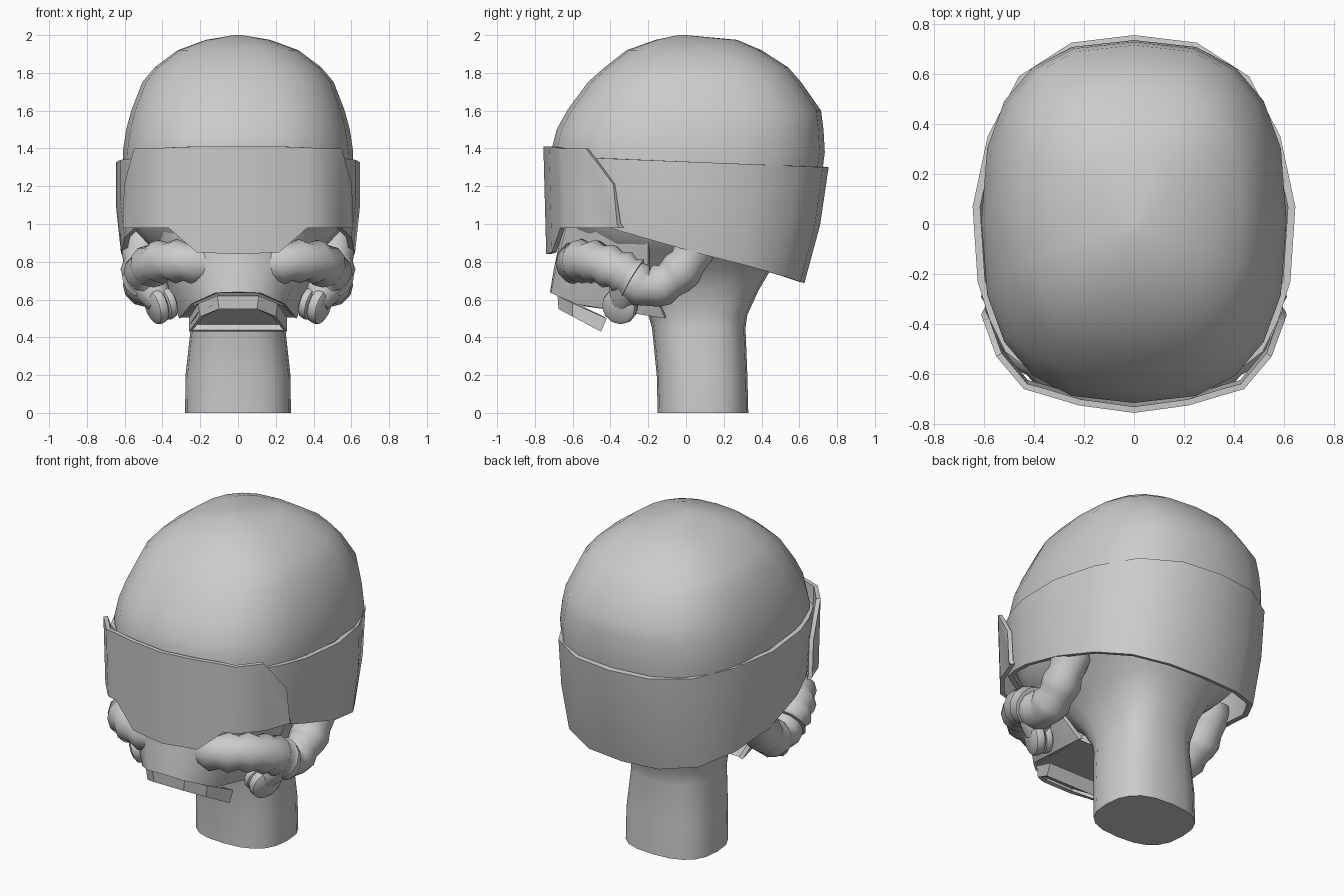
import bpy, bmesh, math
from mathutils import Vector

if "Cube" in bpy.data.objects:
    bpy.data.objects.remove(bpy.data.objects["Cube"])

grey = bpy.data.materials.new("plain_grey")
grey.diffuse_color = (0.6, 0.6, 0.6, 1)
grey.use_nodes = True
grey.node_tree.nodes["Principled BSDF"].inputs["Base Color"].default_value = grey.diffuse_color


def finish(name, bm, angle=35, thickness=0):
    bmesh.ops.recalc_face_normals(bm, faces=bm.faces[:])
    me = bpy.data.meshes.new(name)
    bm.to_mesh(me)
    bm.free()
    ob = bpy.data.objects.new(name, me)
    bpy.context.collection.objects.link(ob)
    me.materials.append(grey)
    bpy.ops.object.select_all(action='DESELECT')
    ob.select_set(True)
    bpy.context.view_layer.objects.active = ob
    if thickness:
        m = ob.modifiers.new("thickness", 'SOLIDIFY')
        m.thickness = thickness
        m.offset = -1
        bpy.ops.object.modifier_apply(modifier=m.name)
    if angle:
        bpy.ops.object.shade_smooth_by_angle(angle=math.radians(angle))
    return ob


def loft(rings, closed=True, cap_start=False, cap_end=False):
    bm = bmesh.new()
    vs = [[bm.verts.new(p) for p in r] for r in rings]
    n = len(vs[0])
    for a, b in zip(vs, vs[1:]):
        for i in range(n if closed else n - 1):
            j = (i + 1) % n
            bm.faces.new((a[i], a[j], b[j], b[i]))
    if cap_start:
        bm.faces.new(vs[0])
    if cap_end:
        bm.faces.new(vs[-1])
    return bm


def mirrored(half):
    """Half outline starting on x = 0, completed to the full outline."""
    return [(-p[0],) + tuple(p[1:]) for p in reversed(half[1:])] + list(half)


def oval(z, hx, y0, y1, power, n=20):
    cy, pts = (y0 + y1) / 2, []
    for i in range(n):
        a = 2 * math.pi * i / n
        c, s = math.cos(a), math.sin(a)
        pts.append((hx * math.copysign(abs(c) ** (2 / power), c),
                    cy + (y1 - y0) / 2 * math.copysign(abs(s) ** (2 / power), s), z))
    return pts


# Head and neck: stacked ovals (z, half width, front, back)
levels = [(0, .28, -.15, .33), (.2, .278, -.155, .325), (.45, .25, -.18, .315),
          (.52, .25, -.2, .325), (.65, .28, -.28, .385), (.76, .34, -.4, .45),
          (.86, .45, -.52, .54), (.97, .55, -.62, .64), (1.15, .60, -.69, .705),
          (1.38, .61, -.715, .735), (1.5, .592, -.685, .728), (1.6, .565, -.63, .715),
          (1.75, .507, -.52, .61), (1.83, .44, -.43, .54), (1.92, .32, -.315, .4),
          (1.975, .17, -.16, .27), (2.0, .02, -.04, .0)]
rings = [oval(*l, 2.6) for l in levels]
finish("head_and_neck", loft(rings, cap_start=True, cap_end=True), 50)

# Wrap-around helmet band, slanting down and in towards the back
outline = [(0, .755), (.25, .725), (.46, .59), (.585, .35), (.645, .07), (.625, -.23),
           (.578, -.38), (.515, -.51), (.37, -.62), (.2, -.69), (0, -.715)]
full = outline + [(-x, y) for x, y in reversed(outline[1:-1])]


def band_ring(t):
    ring = []
    for x, y in full:
        k = max(0, y)
        top = 1.33 - .04 * y
        bottom = .86 - .27 * y * (1.1 if y < 0 else .85)
        sy = 1 - (.07 * t + .10 * t * t) * (k / .755)
        sx = 1 + (.04 * t * (1 - t) if y > -.3 else 0) - .04 * t * t
        ring.append((x * sx, y * sy, top + (bottom - top) * t))
    return ring


finish("helmet_band", loft([band_ring(t) for t in (0, .5, 1)]), 40, .03)

# Visor plate with cut corners and a lowered nose section
columns = [(0, -.755, 1.41, .84), (.22, -.725, 1.41, .85), (.37, -.68, 1.405, .98),
           (.44, -.66, 1.40, .98), (.55, -.53, 1.40, .98), (.603, -.385, 1.21, .98),
           (.61, -.365, 1.0, .98)]
cols = mirrored(columns)
top = [(x, y, zt) for x, y, zt, zb in cols]
low = [(x * .995, y + .015, zb) for x, y, zt, zb in cols]
finish("visor", loft([top, low], closed=False), 35, .025)

# Face mask: smooth muzzle with a closed underside
mask_top = [(0, -.65, 1.0), (.2, -.63, 1.0), (.4, -.47, .98), (.47, -.2, .9)]
mask_mid = [(0, -.70, .76), (.14, -.69, .76), (.32, -.54, .74), (.40, -.2, .70)]
mask_low = [(0, -.72, .64), (.12, -.715, .635), (.25, -.58, .575), (.31, -.11, .5)]
finish("face_mask", loft([mirrored(r) for r in (mask_top, mask_mid, mask_low)],
                         closed=False), 50, .025)
under = [(0, -.68, .62), (.11, -.68, .62), (.24, -.54, .565), (.3, -.12, .505)]
bm = bmesh.new()
bm.faces.new([bm.verts.new(p) for p in mirrored(under)])
finish("mask_underside", bm, 0)

# Air outlet: closed frame under the muzzle with a recessed grille face
out_top = [(0, -.68, .62), (.11, -.68, .62), (.21, -.6, .58), (.26, -.42, .5)]
out_low = [(0, -.675, .55), (.1, -.675, .55), (.2, -.6, .51), (.26, -.45, .43)]
rim_top, rim_low = mirrored(out_top), mirrored(out_low)
finish("outlet_rim", loft([rim_top, rim_low]), 30, .025)
bm = bmesh.new()
bm.faces.new([bm.verts.new(Vector(a) * .45 + Vector(b) * .55)
              for a, b in zip(rim_top, rim_low)])
finish("outlet_inner_face", bm, 0)


def spline(points, steps):
    pts = [Vector(p) for p in points]
    pts = [2 * pts[0] - pts[1]] + pts + [2 * pts[-1] - pts[-2]]
    res = []
    for a, b, c, d in zip(pts, pts[1:], pts[2:], pts[3:]):
        for i in range(steps):
            t = i / steps
            res.append(.5 * (2 * b + (c - a) * t + (2 * a - 5 * b + 4 * c - d) * t * t
                             + (3 * b - a - 3 * c + d) * t ** 3))
    return res + [pts[-2]]


def tube(side, path, radii, n=12):
    rings = []
    for i, (p, r) in enumerate(zip(path, radii)):
        d = (path[min(i + 1, len(path) - 1)] - path[max(i - 1, 0)]).normalized()
        u = d.cross(Vector((0, 0, 1))).normalized()
        v = u.cross(d)
        rings.append([(side * q.x, q.y, q.z) for q in
                      (p + r * (math.cos(a) * u + math.sin(a) * v)
                       for a in (2 * math.pi * k / n for k in range(n)))])
    return loft(rings, cap_start=True, cap_end=True)


def disc(side, centre, radius, half):
    """Rounded disc turned about a mostly sideways axis."""
    axis = Vector((.88, -.38, -.28)).normalized()
    ts = (-1, -.6, 0, .6, 1)
    return tube(side, [Vector(centre) + axis * half * t for t in ts],
                [radius * k for k in (.7, .95, 1, .95, .7)])


# Ribbed breathing hoses, elbows and valves on both sides
front_path = spline([(.13, -.56, .78), (.28, -.57, .80), (.41, -.49, .80),
                     (.48, -.37, .76), (.495, -.28, .71)], 3)
front_radii = [(.118, .098)[i % 2] for i in range(len(front_path))]
rear_path = spline([(.485, -.32, .72), (.49, -.2, .665), (.50, -.09, .70),
                    (.51, .01, .80), (.5, .08, .95)], 3)
rear_radii = [(.098, .108, .114)[i % 3] for i in range(len(rear_path))]
neck_path = [Vector(p) for p in ((.48, -.29, .71), (.45, -.32, .64), (.415, -.34, .585))]
for side, label in ((1, "right"), (-1, "left")):
    finish("hose_front_" + label, tube(side, front_path, front_radii), 60)
    finish("hose_rear_" + label, tube(side, rear_path, rear_radii), 60)
    finish("valve_neck_" + label, tube(side, neck_path, (.1, .09, .07)), 60)
    finish("valve_outer_" + label, disc(side, (.43, -.35, .565), .098, .038), 45)
    finish("valve_inner_" + label, disc(side, (.375, -.335, .58), .088, .03), 45)
